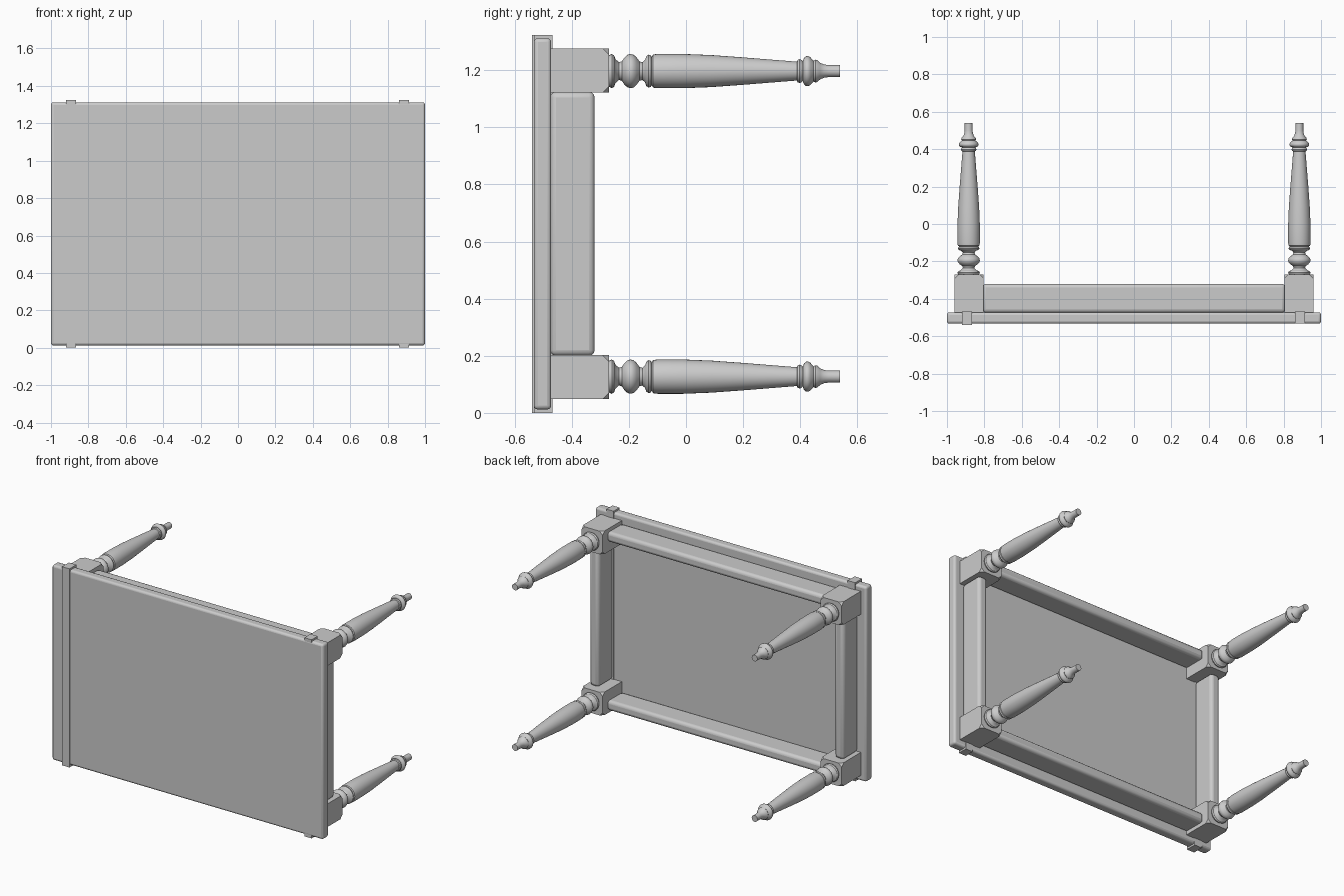
import bpy, bmesh, math
from mathutils import Matrix, Vector

if "Cube" in bpy.data.objects:
    bpy.data.objects.remove(bpy.data.objects["Cube"])

MID = Vector((0, 0, 0.662))   # centre of the overturned table


def finish(name, bm, mirror=(False, False, False), bevel=0.0):
    bmesh.ops.recalc_face_normals(bm, faces=bm.faces)
    me = bpy.data.meshes.new(name)
    bm.to_mesh(me)
    bm.free()
    ob = bpy.data.objects.new(name, me)
    ob.location = MID
    bpy.context.collection.objects.link(ob)
    bpy.ops.object.select_all(action='DESELECT')
    ob.select_set(True)
    bpy.context.view_layer.objects.active = ob
    bpy.ops.object.shade_smooth_by_angle(angle=math.radians(35))
    if bevel:
        b = ob.modifiers.new("bevel", 'BEVEL')
        b.width, b.segments = bevel, 3
    if any(mirror):
        m = ob.modifiers.new("mirror", 'MIRROR')
        m.use_axis = mirror
    return ob


def box_mesh(x, y, z):
    # x, y, z are (min, max) pairs in world space
    bm = bmesh.new()
    bmesh.ops.create_cube(bm, size=1)
    for v in bm.verts:
        v.co = Vector([(a + b) / 2 + c * (b - a)
                       for (a, b), c in zip((x, y, z), v.co)]) - MID
    return bm


# table top lying on its edge
finish("table_top", box_mesh((-1, 1), (-0.533, -0.472), (0.012, 1.312)), bevel=0.014)

# cross bands near each end: the left stands proud, the right sits flush
finish("left_band", box_mesh((-0.92, -0.865), (-0.54, -0.468), (0, 1.324)))
finish("right_band", box_mesh((0.862, 0.915), (-0.532, -0.468), (0, 1.324)))

# aprons
finish("long_apron", box_mesh((-0.81, 0.81), (-0.475, -0.32), (1.19, 1.257)),
       (False, False, True), 0.02)
finish("end_apron", box_mesh((0.87, 0.937), (-0.475, -0.32), (0.2, 1.124)),
       (True, False, False), 0.02)

# square leg blocks with clipped end corners
LEG_X, LEG_Z = 0.884, 1.197
bm = box_mesh((0.804, 0.959), (-0.475, -0.27), (1.122, 1.276))
ends = [v for v in bm.verts if v.co.y > -0.3]
bmesh.ops.bevel(bm, geom=ends, offset=0.022, segments=1, affect='VERTICES')
finish("leg_block", bm, (True, False, True))

# turned legs: (position along y, radius)
profile = [
    (-0.275, 0), (-0.275, 0.045), (-0.27, 0.055), (-0.26, 0.06), (-0.252, 0.055),
    (-0.247, 0.042), (-0.235, 0.031), (-0.225, 0.034), (-0.215, 0.048),
    (-0.205, 0.057), (-0.194, 0.06), (-0.183, 0.057), (-0.173, 0.048),
    (-0.163, 0.034), (-0.153, 0.031), (-0.143, 0.04), (-0.139, 0.052),
    (-0.131, 0.058), (-0.123, 0.055), (-0.12, 0.05), (-0.115, 0.058),
    (-0.1, 0.06), (-0.01, 0.06), (0.09, 0.056), (0.2, 0.048), (0.3, 0.04),
    (0.388, 0.033), (0.391, 0.039), (0.398, 0.042), (0.405, 0.039),
    (0.409, 0.035), (0.413, 0.046), (0.42, 0.052), (0.427, 0.053),
    (0.435, 0.049), (0.443, 0.04), (0.447, 0.036), (0.453, 0.04),
    (0.46, 0.038), (0.47, 0.029), (0.484, 0.023), (0.5, 0.021),
    (0.54, 0.021), (0.54, 0)]
bm = bmesh.new()
axis = Vector((LEG_X, 0, LEG_Z)) - MID
vs = [bm.verts.new(axis + Vector((r, y, 0))) for y, r in profile]
es = [bm.edges.new(p) for p in zip(vs, vs[1:])]
bmesh.ops.spin(bm, geom=vs + es, cent=axis, axis=(0, 1, 0),
               angle=math.tau, steps=32, use_duplicate=False)
bmesh.ops.remove_doubles(bm, verts=bm.verts, dist=0.0001)
finish("turned_leg", bm, (True, False, True))
